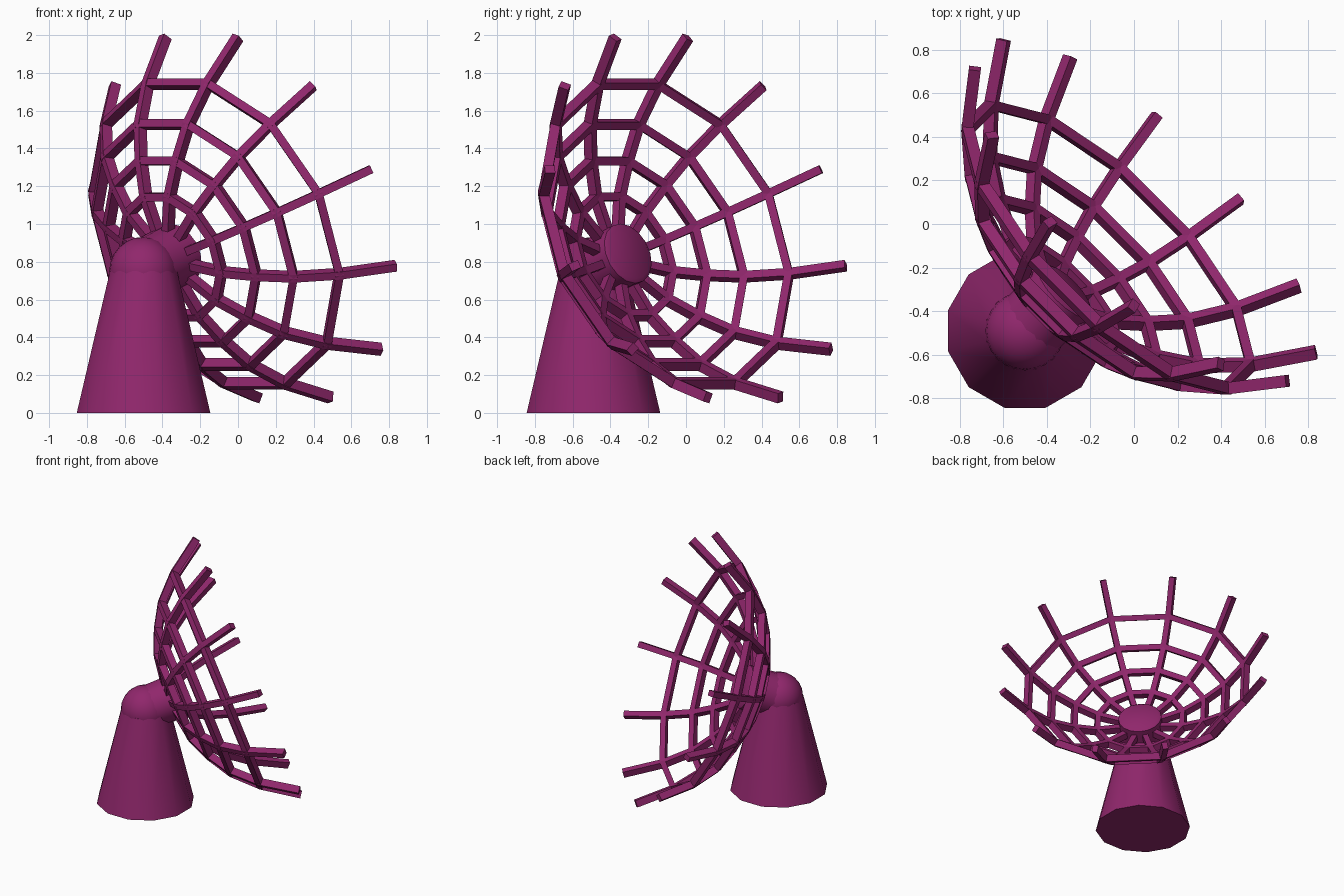
import bpy, bmesh, math
from mathutils import Matrix, Vector

if "Cube" in bpy.data.objects:
    bpy.data.objects.remove(bpy.data.objects["Cube"])

mat = bpy.data.materials.new("magenta")
mat.diffuse_color = (0.28, 0.02, 0.15, 1)
mat.use_nodes = True
mat.node_tree.nodes["Principled BSDF"].inputs["Base Color"].default_value = mat.diffuse_color

# Dish frame: origin at the pivot ball, local z along the dish axis (tilted 20 degrees up)
PIVOT = Vector((-0.5, -0.49, 0.75))
tilt, h = math.radians(20), math.sqrt(0.5)
side = Vector((-h, h, 0))
axis = Vector((h * math.cos(tilt), h * math.cos(tilt), math.sin(tilt)))
up = axis.cross(side)
FRAME = Matrix.Translation(PIVOT) @ Matrix((side, up, axis)).transposed().to_4x4()

# Bowl profile as (radius, distance along axis)
PROFILE = [(0.14, 0.205), (0.345, 0.235), (0.525, 0.31), (0.70, 0.412), (0.872, 0.58), (1.05, 0.832)]
SEG = 12
WIDTH, DEPTH = 0.044, 0.055


def finish(bm, name, matrix, smooth=False):
    bmesh.ops.recalc_face_normals(bm, faces=bm.faces)
    me = bpy.data.meshes.new(name)
    bm.to_mesh(me)
    bm.free()
    ob = bpy.data.objects.new(name, me)
    bpy.context.collection.objects.link(ob)
    ob.matrix_world = matrix
    me.materials.append(mat)
    if smooth:
        bpy.ops.object.select_all(action='DESELECT')
        ob.select_set(True)
        bpy.context.view_layer.objects.active = ob
        bpy.ops.object.shade_smooth_by_angle(angle=math.radians(40))
    return ob


def loft(bm, sections, closed=False):
    """Skin a list of closed cross-sections, capping the ends if open."""
    rows = [[bm.verts.new(p) for p in s] for s in sections]
    n, m = len(rows), len(rows[0])
    for i in range(n if closed else n - 1):
        a, b = rows[i], rows[(i + 1) % n]
        for j in range(m):
            bm.faces.new((a[j], a[(j + 1) % m], b[(j + 1) % m], b[j]))
    if not closed:
        bm.faces.new(rows[0])
        bm.faces.new(rows[-1])


def ring_points(r, z, n, phase=0.0):
    return [Vector((r * math.cos(2 * math.pi * (k + phase) / n),
                    r * math.sin(2 * math.pi * (k + phase) / n), z)) for k in range(n)]


def tangent(i):
    a = Vector(PROFILE[max(i - 1, 0)])
    b = Vector(PROFILE[min(i + 1, len(PROFILE) - 1)])
    return (b - a).normalized()


# Pedestal: tapered 12-sided cone
bm = bmesh.new()
loft(bm, [ring_points(0.366, 0, 12, 0.5), ring_points(0.184, 0.75, 12, 0.5)])
finish(bm, "pedestal", Matrix.Translation((PIVOT.x, PIVOT.y, 0)), True)

# Pivot ball on top of the pedestal
bm = bmesh.new()
bmesh.ops.create_uvsphere(bm, u_segments=24, v_segments=12, radius=0.182)
finish(bm, "pivot_ball", Matrix.Translation(PIVOT), True)

# Hub: short neck ending in a bevelled disc
bm = bmesh.new()
loft(bm, [ring_points(r, z, 16) for r, z in ((0.168, 0), (0.168, 0.275), (0.145, 0.288))])
finish(bm, "hub", FRAME, True)

# Ribs: bars following the bowl profile
bm = bmesh.new()
for k in range(SEG):
    a = 2 * math.pi * (k + 0.5) / SEG
    out = Vector((math.cos(a), math.sin(a), 0))
    lat = Vector((-math.sin(a), math.cos(a), 0))
    sections = []
    for i, (r, z) in enumerate(PROFILE):
        t = tangent(i)
        c = out * r + Vector((0, 0, z))
        n = out * -t.y + Vector((0, 0, t.x))
        sections.append([c + lat * (sx * WIDTH / 2) + n * (sn * DEPTH / 2)
                         for sx, sn in ((-1, -1), (1, -1), (1, 1), (-1, 1))])
    loft(bm, sections)
finish(bm, "dish_ribs", FRAME)

# Rings: four 12-sided hoops tying the ribs together
bm = bmesh.new()
for i in range(1, 5):
    r, z = PROFILE[i]
    t = tangent(i)
    n = Vector((-t.y, t.x))
    sections = []
    for k in range(SEG):
        a = 2 * math.pi * (k + 0.5) / SEG
        sec = []
        for st, sn in ((-1, -1), (1, -1), (1, 1), (-1, 1)):
            p = Vector((r, z)) + t * (st * WIDTH / 2) + n * (sn * DEPTH / 2)
            sec.append(Vector((p.x * math.cos(a), p.x * math.sin(a), p.y)))
        sections.append(sec)
    loft(bm, sections, True)
finish(bm, "dish_rings", FRAME)
